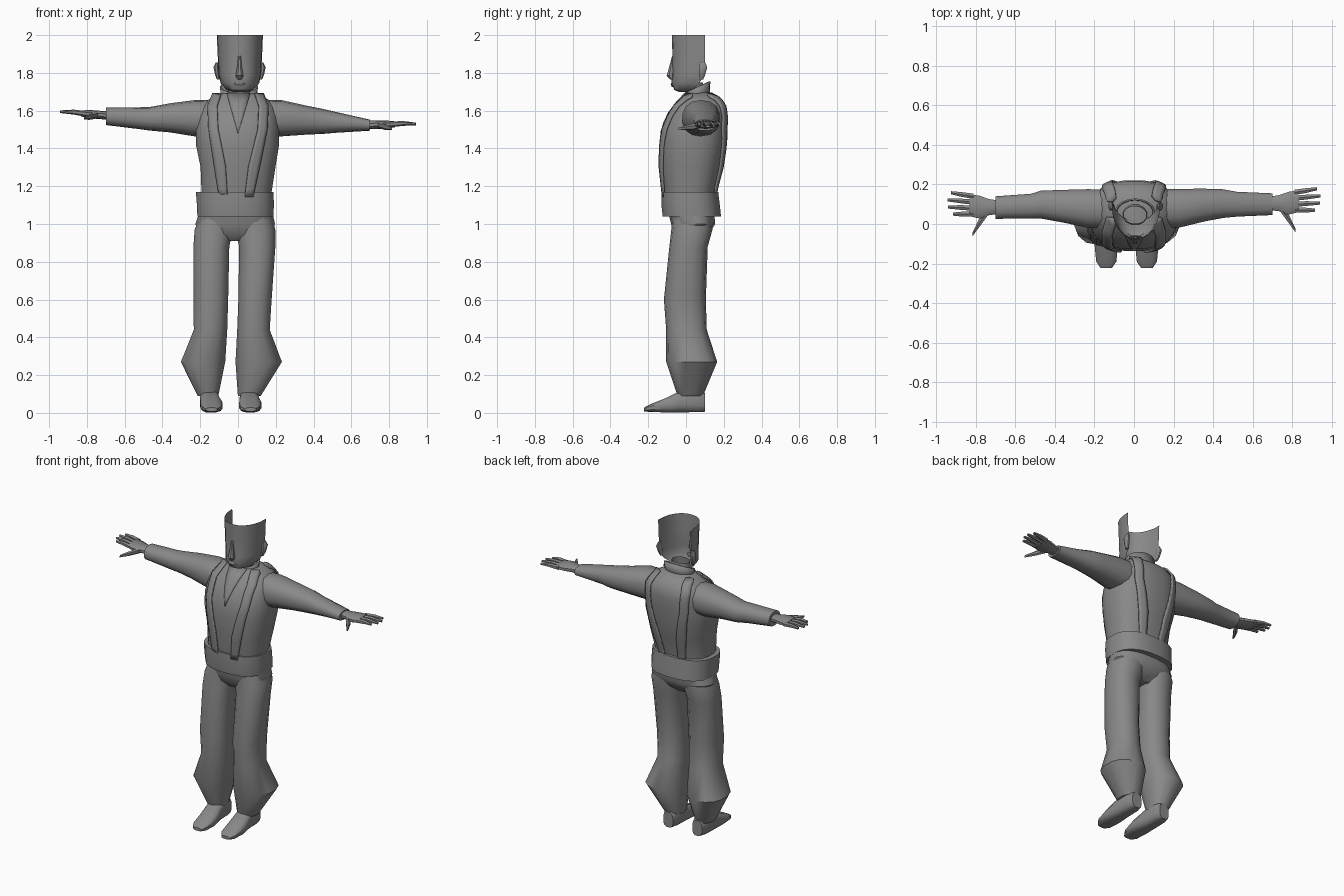
import bpy, bmesh, math
from mathutils import Vector

cube = bpy.data.objects.get("Cube")
if cube:
    bpy.data.objects.remove(cube)

grey = bpy.data.materials.new("plain grey")
grey.use_nodes = True
COLOR = (0.25, 0.25, 0.25, 1)
grey.diffuse_color = COLOR
grey.node_tree.nodes["Principled BSDF"].inputs["Base Color"].default_value = COLOR


def finish(name, bm, angle=40, solid=0, closed=True):
    if closed:
        bmesh.ops.recalc_face_normals(bm, faces=bm.faces)
    mesh = bpy.data.meshes.new(name)
    bm.to_mesh(mesh)
    bm.free()
    mesh.materials.append(grey)
    ob = bpy.data.objects.new(name, mesh)
    bpy.context.collection.objects.link(ob)
    if solid:
        mod = ob.modifiers.new("thickness", "SOLIDIFY")
        mod.thickness, mod.offset = solid, 0
    bpy.ops.object.select_all(action="DESELECT")
    ob.select_set(True)
    bpy.context.view_layer.objects.active = ob
    bpy.ops.object.shade_smooth_by_angle(angle=math.radians(angle))
    return ob


def skin(bm, rows, loop):
    """Join rows of points with quads."""
    rows = [[bm.verts.new(p) for p in r] for r in rows]
    n = len(rows[0])
    for a, b in zip(rows, rows[1:]):
        for i in range(n if loop else n - 1):
            j = (i + 1) % n
            bm.faces.new((a[i], a[j], b[j], b[i]))
    return rows


def ring(axis, t, u, v, ru, rv, sides, power):
    """Rounded-box cross-section at distance t along an axis."""
    pts = []
    for i in range(sides):
        a = 2 * math.pi * (i + 0.5) / sides
        c, s = math.cos(a), math.sin(a)
        pu = u + ru * math.copysign(abs(c) ** (2 / power), c)
        pv = v + rv * math.copysign(abs(s) ** (2 / power), s)
        pts.append({"x": (t, pu, pv), "y": (pu, t, pv), "z": (pu, pv, t)}[axis])
    return pts


def loft(name, axis, sections, sides=14, power=2.3, caps=True, solid=0):
    bm = bmesh.new()
    rows = skin(bm, [ring(axis, *s, sides, power) for s in sections], True)
    if caps:
        bm.faces.new(rows[0])
        bm.faces.new(rows[-1])
    return finish(name, bm, solid=solid)


def spans(table):
    """Rows of z, x low, x high, y low, y high become loft sections."""
    return [(z, (a + b) / 2, (c + d) / 2, (b - a) / 2, (d - c) / 2)
            for z, a, b, c, d in table]


# Torso
POWER = 2.5
TORSO = spans([
    (1.08, -.19, .17, -.11, .15), (1.17, -.195, .18, -.12, .155),
    (1.30, -.20, .20, -.135, .19), (1.42, -.225, .22, -.137, .212),
    (1.50, -.225, .22, -.128, .218), (1.57, -.215, .215, -.10, .222),
    (1.62, -.20, .20, -.07, .215), (1.66, -.155, .16, -.03, .19),
    (1.695, -.085, .095, .0, .14)])
loft("torso", "z", TORSO, 20, POWER)


def torso_at(z):
    for a, b in zip(TORSO, TORSO[1:]):
        if a[0] <= z <= b[0]:
            f = (z - a[0]) / (b[0] - a[0])
            return [p + (q - p) * f for p, q in zip(a, b)]
    return TORSO[-1]


def torso_strip(name, edges, side, lift=0.008, solid=0.01):
    """Band lying on the front (side -1) or back (side 1) of the torso."""
    bm = bmesh.new()
    rows = []
    for (z0, a0, b0), (z1, a1, b1) in zip(edges, edges[1:]):
        for k in range(4):
            f = k / 4
            z, a, b = z0 + (z1 - z0) * f, a0 + (a1 - a0) * f, b0 + (b1 - b0) * f
            rows.append((z, a, b))
    rows.append(edges[-1])
    grid = []
    for z, a, b in rows:
        _, cx, cy, rx, ry = torso_at(z)
        line = []
        for i in range(4):
            x = a + (b - a) * i / 3
            w = min(abs((x - cx) / rx), 0.96)
            y = cy + side * (ry * (1 - w ** POWER) ** (1 / POWER) + lift)
            line.append((x, y, z + lift / 2))
        grid.append(line)
    skin(bm, grid, False)
    finish(name, bm, solid=solid)


# Vest straps, front and back, and the neck opening
for sx, label in ((1, "left"), (-1, "right")):
    for sy, place in ((-1, "front"), (1, "back")):
        torso_strip(f"{label}_vest_{place}", [
            (1.14, sx * .045 - .01, sx * .09 - .01),
            (1.30, sx * .06 - .005, sx * .12 - .005),
            (1.50, sx * .105, sx * .155), (1.62, sx * .11, sx * .16),
            (1.685, sx * .09, sx * .135)], sy)
torso_strip("neck_opening", [(1.48, -.001, .001), (1.69, -.06, .065)], -1, .004, .004)

# Belt, pelvis, neck
loft("belt", "z", spans([(1.04, -.217, .19, -.125, .187), (1.105, -.22, .192, -.132, .18),
                         (1.17, -.225, .19, -.13, .172)]), 20, POWER)
loft("pelvis", "z", spans([(.91, -.10, .06, -.03, .08), (.95, -.20, .17, -.07, .125),
                           (1.0, -.228, .198, -.08, .155),
                           (1.08, -.20, .18, -.10, .15)]), 20, POWER)
loft("neck", "z", spans([(1.66, -.06, .07, -.01, .105), (1.75, -.055, .065, .0, .09)]),
     12, 2, caps=False)

# Trouser legs and feet
loft("right_leg", "z", spans([
    (.09, -.215, -.103, -.045, .09), (.27, -.305, -.065, -.105, .165),
    (.44, -.236, -.055, -.105, .11), (.60, -.238, -.05, -.117, .105),
    (.88, -.238, -.044, -.088, .115), (.97, -.232, -.025, -.078, .14),
    (1.05, -.20, -.02, -.07, .13)]))
loft("left_leg", "z", spans([
    (.09, -.002, .122, -.045, .09), (.27, -.016, .235, -.105, .165),
    (.44, -.006, .17, -.105, .11), (.60, .0, .18, -.117, .105),
    (.88, .004, .20, -.088, .115), (.97, -.015, .20, -.078, .14),
    (1.05, -.02, .18, -.07, .13)]))
for label, x, toe in (("right_foot", -.15, -.14), ("left_foot", .06, .065)):
    loft(label, "y", [(.10, x, .055, .035, .05), (.06, x, .065, .05, .063),
                      (-.03, x, .06, .052, .058), (-.11, toe, .04, .06, .038),
                      (-.19, toe, .025, .052, .021), (-.222, toe, .018, .03, .01)],
         12, 3)

# Sleeves
loft("right_sleeve", "x", [
    (-.14, .075, 1.56, .10, .095), (-.23, .078, 1.56, .10, .096),
    (-.36, .09, 1.562, .084, .077), (-.47, .098, 1.557, .072, .062),
    (-.52, .09, 1.56, .064, .058), (-.70, .083, 1.57, .058, .046)])
loft("left_sleeve", "x", [
    (.14, .08, 1.56, .10, .095), (.23, .08, 1.56, .10, .096),
    (.36, .096, 1.55, .084, .077), (.45, .103, 1.543, .074, .066),
    (.52, .10, 1.538, .064, .055), (.70, .10, 1.523, .056, .029)])


# Hands: palm, four fingers and a thumb
def hand(label, s, y, z, slope):
    def h(d):
        return z + slope * (d - .7)
    loft(label + "_palm", "x", [
        (s * .68, y, h(.68), .035, .022), (s * .73, y, h(.73), .042, .022),
        (s * .78, y, h(.78), .06, .022), (s * .83, y + .01, h(.83), .058, .016)], 10)
    for i, tip in enumerate((.915, .94, .942, .925)):
        fy = y - .035 + i * .03
        ty = y - .035 + i * .036
        loft(f"{label}_finger_{i + 1}", "x", [
            (s * .81, fy, h(.81), .015, .015),
            (s * .87, (fy + ty) / 2, h(.87) + .004, .014, .013),
            (s * tip, ty, h(tip), .009, .007)], 6, 2)
    loft(label + "_thumb", "x", [
        (s * .74, y - .025, h(.74), .022, .018),
        (s * .785, y - .085, h(.78) - .015, .024, .015),
        (s * .815, y - .137, h(.8) - .022, .011, .008)], 6, 2)


hand("right_hand", -1, .085, 1.575, .08)
hand("left_hand", 1, .105, 1.525, .02)

# Collar, standing behind the neck and open at the front
bm = bmesh.new()
rows = []
for grow, low, rise in ((.012, 1.66, 0), (.02, 1.695, .06)):
    line = []
    for i in range(15):
        a = math.radians(-55 + i * 290 / 14)
        up = rise * (1 + math.sin(a)) / 2
        line.append((.005 + (.078 + grow) * math.cos(a),
                     .06 + (.055 + grow * .5) * math.sin(a), low + up))
    rows.append(line)
skin(bm, rows, False)
finish("collar", bm, solid=.008)

# Face shell: open at the top and at the back
bm = bmesh.new()
rows = []
for z, rx, back, front in ((2.0, .122, .10, -.075), (1.90, .118, .10, -.072),
                           (1.79, .112, .10, -.072), (1.745, .102, .07, -.078),
                           (1.71, .07, .035, -.062), (1.70, .035, .02, -.04)):
    line = []
    for i in range(13):
        a = math.pi * i / 12
        x = math.copysign(abs(math.cos(a)) ** .9, math.cos(a))
        line.append((.01 + rx * x, back + (front - back) * math.sin(a) ** .9, z))
    rows.append(line)
grid = skin(bm, rows, False)
bm.faces.new(grid[-1])
finish("face", bm)

# Nose, mouth, ears
loft("nose", "z", [(1.765, .008, -.075, .012, .01), (1.785, .008, -.08, .022, .024),
                   (1.83, .008, -.075, .014, .016), (1.89, .008, -.068, .008, .006)], 8, 2)
loft("mouth", "z", [(1.725, .008, -.068, .02, .008), (1.74, .008, -.07, .035, .012),
                    (1.752, .008, -.068, .025, .008)], 8, 2)
for s, label in ((-1, "right_ear"), (1, "left_ear")):
    x = .008 + s * .118
    loft(label, "z", [(1.765, x - s * .006, .08, .008, .012), (1.79, x, .085, .013, .018),
                      (1.83, x + s * .006, .09, .015, .024),
                      (1.855, x, .09, .008, .014)], 8, 2)
